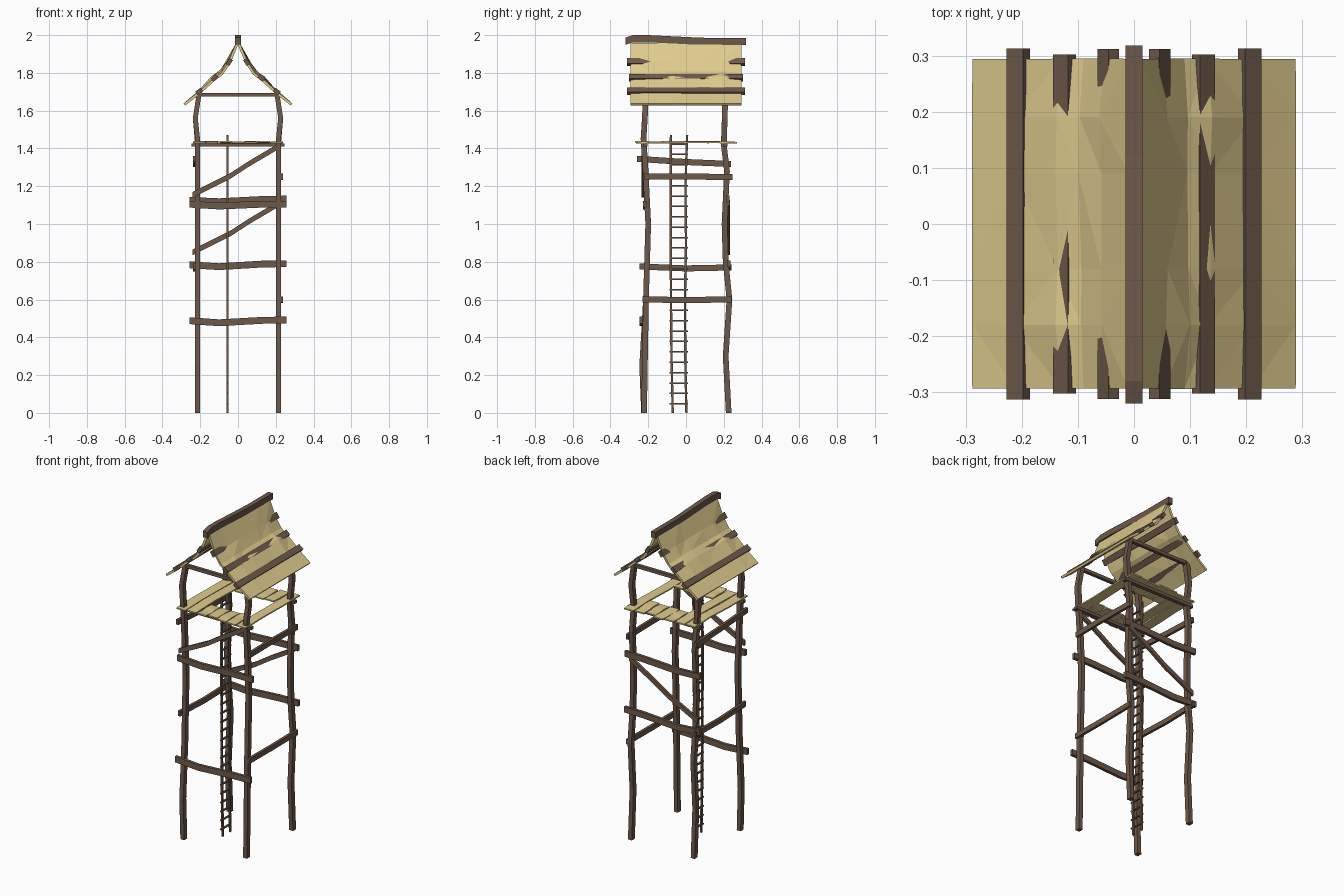
import bpy, bmesh, random
from mathutils import Vector

random.seed(4)
cube = bpy.data.objects.get("Cube")
if cube:
    bpy.data.objects.remove(cube)


def material(name, rgb):
    m = bpy.data.materials.new(name)
    m.use_nodes = True
    m.diffuse_color = (*rgb, 1)
    bsdf = next(n for n in m.node_tree.nodes if n.type == "BSDF_PRINCIPLED")
    bsdf.inputs["Base Color"].default_value = (*rgb, 1)
    bsdf.inputs["Roughness"].default_value = 0.9
    return m


BROWN = material("dark brown wood", (0.155, 0.1, 0.07))
TAN = material("pale tan boards", (0.74, 0.6, 0.27))
X, Y, Z = Vector((1, 0, 0)), Vector((0, 1, 0)), Vector((0, 0, 1))


def finish(name, bm, mat):
    bmesh.ops.recalc_face_normals(bm, faces=bm.faces)
    mesh = bpy.data.meshes.new(name)
    bm.to_mesh(mesh)
    bm.free()
    mesh.materials.append(mat)
    ob = bpy.data.objects.new(name, mesh)
    bpy.context.collection.objects.link(ob)
    return ob


def sweep(bm, points, u, v):
    """Rectangular bar through points; u and v are half-width vectors."""
    rings = [[bm.verts.new(Vector(p) + u * a + v * b)
              for a, b in ((-1, -1), (1, -1), (1, 1), (-1, 1))] for p in points]
    for r, s in zip(rings, rings[1:]):
        for i in range(4):
            j = (i + 1) % 4
            bm.faces.new((r[i], r[j], s[j], s[i]))
    bm.faces.new(rings[0])
    bm.faces.new(rings[-1])


def bar(name, points, u, v, mat=BROWN):
    bm = bmesh.new()
    sweep(bm, points, u, v)
    return finish(name, bm, mat)


# Crooked corner posts: (height, y offset), bowed outwards above the deck
front_bend = [(0, -.222), (.25, -.232), (.6, -.212), (1.0, -.2), (1.3, -.215), (1.45, -.225), (1.56, -.218), (1.69, -.212)]
back_bend = [(0, .226), (.3, .21), (.6, .23), (.8, .21), (1.0, .204), (1.28, .217), (1.42, .2), (1.56, .205), (1.69, .208)]
for side, sx in (("left", 1), ("right", -1)):
    for end, bend in (("front", front_bend), ("back", back_bend)):
        pts = []
        for z, y in bend:
            x = .214 + (.012 if 1.5 < z < 1.6 else 0) - (.008 if z > 1.6 else 0)
            shift = .014 if (end == "front" and sx > 0 and z == .25) else 0
            pts.append((sx * x, y + shift, z))
        bar(f"{end}_{side}_post", pts, X * .013, Y * .015)

# Cross beams on the front and back faces
for name, y, zs in (("front_low_beam", -.238, (.488, .477, .49, .492)),
                    ("front_high_beam", -.218, (1.105, 1.095, 1.105, 1.105)),
                    ("back_low_beam", .226, (.784, .774, .788, .79)),
                    ("back_high_beam", .222, (1.125, 1.118, 1.13, 1.132))):
    bar(name, [(x, y, z) for x, z in zip((-.257, -.1, .13, .257), zs)], Y * .009, Z * .018)

# Diagonal braces
for name, y, z in (("front_brace", -.228, 1.155), ("back_brace", .225, .85)):
    bar(name, [(-.24, y, z), (-.04, y, z + .1), (.06, y, z + .165), (.225, y, z + .262)],
        Y * .008, Z * .015)

# Beams along the two sides
for name, x, ends, zs in (("left_low_beam", .231, (-.23, .242), (.6, .598, .6)),
                          ("left_high_beam", .231, (-.222, .245), (1.25, 1.252, 1.248)),
                          ("right_low_beam", -.231, (-.245, .242), (.775, .765, .77)),
                          ("right_high_beam", -.231, (-.26, .237), (1.345, 1.328, 1.318))):
    bar(name, [(x, y, z) for y, z in zip((ends[0], 0, ends[1]), zs)], X * .008, Z * .016)

# Deck joists and the roof tie beams
for end, y in (("front", -.215), ("back", .208)):
    bar(f"{end}_deck_joist", [(-.247, y, 1.418), (.247, y, 1.418)], Y * .012, Z * .009)
    bar(f"{end}_tie_beam", [(-.205, y, 1.684), (.205, y, 1.684)], Y * .01, Z * .01)

# Deck planks with an opening round the ladder
count, width = 7, .068
for i in range(count):
    x = (i - (count - 1) / 2) * width
    a, b = -.255 + random.uniform(-.015, .01), .26 + random.uniform(-.015, .01)
    runs = [(a, -.12), (.11, b)] if 2 <= i <= 5 else [(a, b)]
    for k, (y0, y1) in enumerate(runs):
        pts = [(x + random.uniform(-.004, .004), y0 + (y1 - y0) * t,
                1.433 + random.uniform(-.003, .003)) for t in (0, .35, .7, 1)]
        bar(f"deck_plank_{i + 1}_{k + 1}", pts, X * (width / 2 - .003), Z * .004, TAN)

# Ladder
for name, y in (("ladder_front_rail", -.076), ("ladder_back_rail", 0)):
    pts = [(-.055, y + random.uniform(-.006, .006), z) for z in (0, .3, .62, .9, 1.2, 1.47)]
    bar(name, pts, X * .005, Y * .006)
bm = bmesh.new()
for i in range(26):
    z = .048 + i * .055
    sweep(bm, [(-.055, -.088, z), (-.055, .01, z)], X * .005, Z * .004)
finish("ladder_rungs", bm, BROWN)

# Sagging roof sheets, curved like a tent and slightly buckled
profile = [(.004, 1.955), (.047, 1.852), (.085, 1.795), (.126, 1.765), (.207, 1.692), (.284, 1.633)]
stations = (-.293, -.18, -.08, .09, .19, .294)
for side, sx in (("left", 1), ("right", -1)):
    bm = bmesh.new()
    grid = []
    for r, (x, z) in enumerate(profile):
        inner = 0 < r < len(profile) - 1
        row = []
        for c, y in enumerate(stations):
            lift = 0
            if inner and 0 < c < len(stations) - 1:
                lift = random.uniform(.0, .006) if r == 4 else random.uniform(.006, .016)
            row.append(bm.verts.new((sx * (x + lift * .6), y, z + lift * .8)))
        grid.append(row)
    for r0, r1 in zip(grid, grid[1:]):
        for c in range(len(stations) - 1):
            bm.faces.new((r0[c], r0[c + 1], r1[c + 1], r1[c]))
    bmesh.ops.triangulate(bm, faces=bm.faces)
    sheet = finish(f"{side}_roof_sheet", bm, TAN)
    solid = sheet.modifiers.new("thickness", "SOLIDIFY")
    solid.thickness = .014
    solid.offset = 0

# Roof battens following the slope, and the ridge beam
for side, sx in (("left", 1), ("right", -1)):
    for name, x, z, half, slope in (("upper", .046, 1.858, .312, 1.6),
                                    ("middle", .124, 1.774, .302, .9),
                                    ("lower", .206, 1.702, .313, .75)):
        along = Vector((sx, 0, -slope)).normalized()
        across = Vector((sx * slope, 0, 1)).normalized()
        bar(f"{side}_{name}_batten", [(sx * x, -half, z), (sx * x, 0, z), (sx * x, half, z)],
            along * .018, across * .011)
bar("ridge_beam", [(0, -.32, 1.968), (0, -.28, 1.981), (0, -.2, 1.981), (0, .02, 1.97),
                   (0, .12, 1.966), (0, .318, 1.966)], X * .015, Z * .019)
